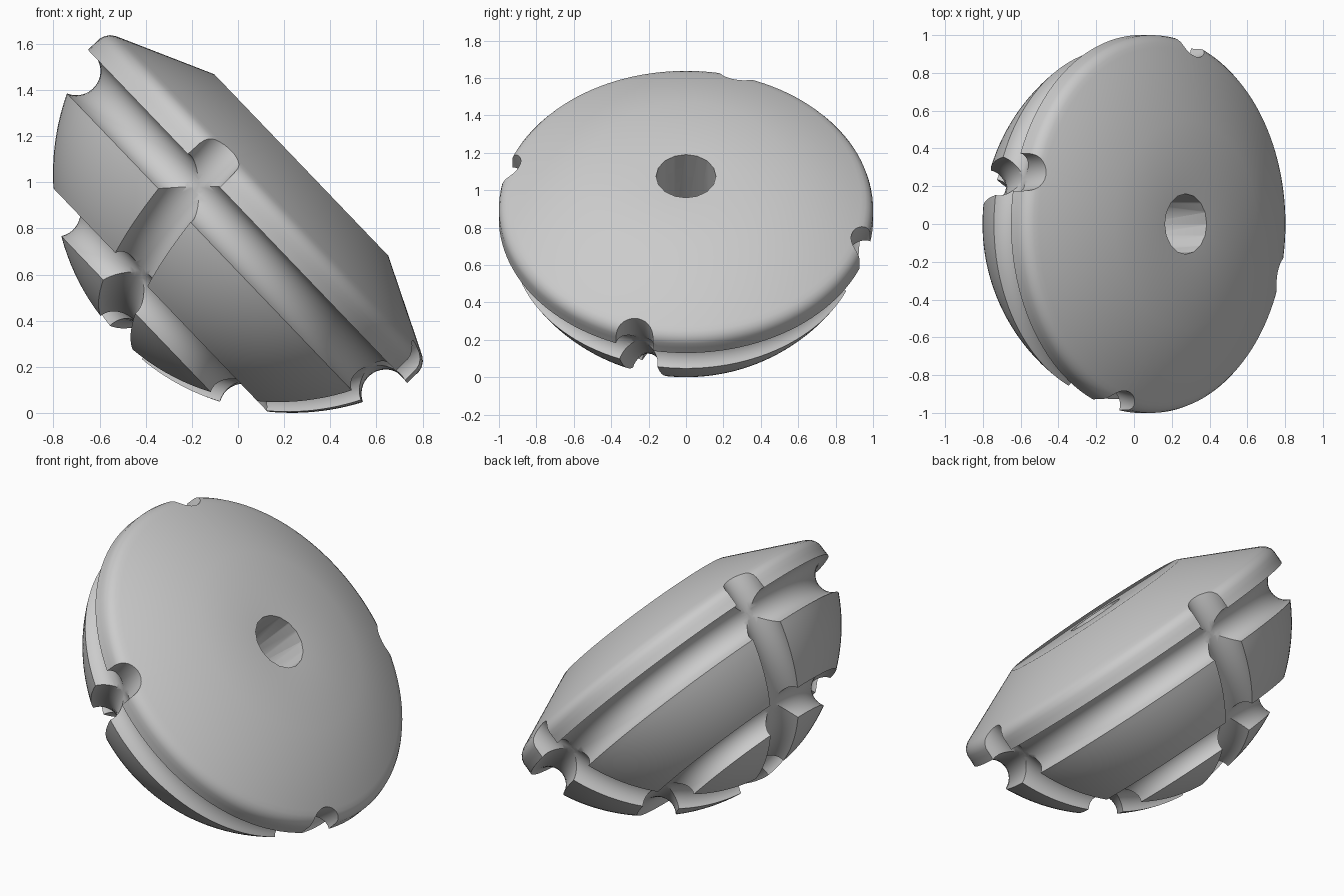
import bpy, bmesh, math
from mathutils import Matrix, Vector

cube = bpy.data.objects.get("Cube")
if cube:
    bpy.data.objects.remove(cube, do_unlink=True)

BALL, MID, TUBE = 1.036, 0.886, 0.105   # ball radius, ball centre height, groove radius
RINGS = (34.5, 69.3)                    # ring groove angles from the lower pole
SEGMENTS = 128


def on_ball(deg):
    a = math.radians(deg)
    return Vector((BALL * math.sin(a), MID - BALL * math.cos(a)))


def arc(start, end, steps):
    return [on_ball(start + (end - start) * i / steps) for i in range(steps + 1)]


def groove(deg, steps=16):
    """Half-round hollow centred on the ball surface."""
    a = math.radians(deg)
    inward = Vector((-math.sin(a), math.cos(a)))
    along = Vector((math.cos(a), math.sin(a)))
    out = []
    for i in range(steps + 1):
        b = math.radians(-87 + 174 * i / steps)
        out.append(on_ball(deg) + TUBE * (math.cos(b) * inward + math.sin(b) * along))
    return out


# Profile: domed underside with two ring grooves, rounded rim, sloped shoulder, flat top
half = math.degrees(2 * math.asin(TUBE / 2 / BALL))
profile = arc(0, RINGS[0] - half, 12)[:-1] + groove(RINGS[0])
profile += arc(RINGS[0] + half, RINGS[1] - half, 12)[1:-1] + groove(RINGS[1])
profile += [Vector(p) for p in ((1.0, 0.66), (1.0, 0.69), (0.994, 0.712), (0.98, 0.733),
                                (0.96, 0.748), (0.935, 0.76), (0.545, 0.942), (0, 0.942))]

# Lathe the body
bm = bmesh.new()
verts = [bm.verts.new((p.x, 0, p.y)) for p in profile]
edges = [bm.edges.new(pair) for pair in zip(verts, verts[1:])]
bmesh.ops.spin(bm, geom=verts + edges, axis=(0, 0, 1), cent=(0, 0, 0),
               angle=math.tau, steps=SEGMENTS, use_duplicate=False)
bmesh.ops.remove_doubles(bm, verts=bm.verts, dist=0.0005)
bmesh.ops.recalc_face_normals(bm, faces=bm.faces)
mesh = bpy.data.meshes.new("grooved_dome")
bm.to_mesh(mesh)
bm.free()
body = bpy.data.objects.new("grooved_dome", mesh)
bpy.context.collection.objects.link(body)


def cut(cutter):
    cutter.hide_render = True
    mod = body.modifiers.new("cut", 'BOOLEAN')
    mod.operation, mod.solver, mod.object = 'DIFFERENCE', 'EXACT', cutter
    bpy.ops.object.select_all(action='DESELECT')
    body.select_set(True)
    bpy.context.view_layer.objects.active = body
    bpy.ops.object.modifier_apply(modifier=mod.name)
    bpy.data.objects.remove(cutter, do_unlink=True)


# Two crossing grooves that run over the lower pole and notch the rim
for turn in (-16, 74):
    bpy.ops.mesh.primitive_torus_add(
        major_radius=BALL, minor_radius=TUBE, major_segments=SEGMENTS, minor_segments=32,
        location=(0, 0, MID), rotation=(math.pi / 2, 0, math.radians(turn)))
    cut(bpy.context.object)

# Blind shaft hole in the flat top
bpy.ops.mesh.primitive_cylinder_add(vertices=16, radius=0.16, depth=1, location=(0, 0, 0.942))
cut(bpy.context.object)

# Lean the whole piece toward +x
tilt = Matrix.Rotation(math.radians(46.2), 4, 'Y')
body.data.transform(tilt @ Matrix.Translation((-0.586, 0, 0)))

grey = bpy.data.materials.new("plain_grey")
grey.use_nodes = True
colour = (0.6, 0.6, 0.6, 1)
grey.diffuse_color = colour
grey.node_tree.nodes["Principled BSDF"].inputs["Base Color"].default_value = colour
body.data.materials.clear()
body.data.materials.append(grey)
body.select_set(True)
bpy.context.view_layer.objects.active = body
bpy.ops.object.shade_smooth_by_angle(angle=math.radians(30))
